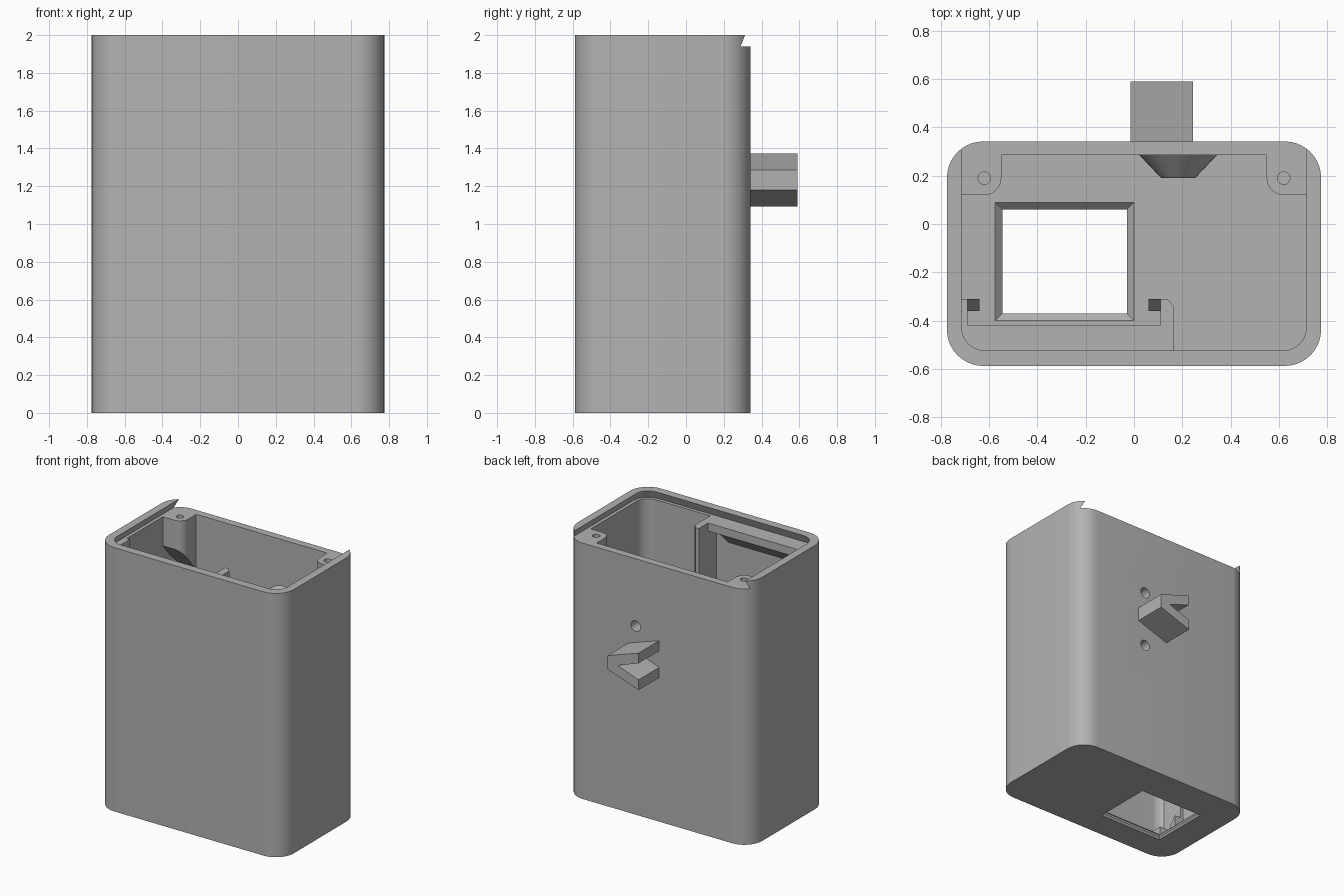
import bpy, bmesh, math
from mathutils import Matrix, Vector

cube = bpy.data.objects.get("Cube")
if cube:
    bpy.data.objects.remove(cube, do_unlink=True)

grey = bpy.data.materials.new("plain_grey")
grey.use_nodes = True
COLOUR = (0.45, 0.45, 0.45, 1)
grey.diffuse_color = COLOUR
grey.node_tree.nodes["Principled BSDF"].inputs["Base Color"].default_value = COLOUR

X, FRONT, BACK, TOP = 0.775, -0.588, 0.342, 2.0   # outer shell
WALL, LEDGE, FLOOR = 0.06, 1.94, 0.06
IX, IF, IB = X - WALL, -0.525, 0.285              # cavity


def finish(name, bm):
    bmesh.ops.recalc_face_normals(bm, faces=bm.faces)
    mesh = bpy.data.meshes.new(name)
    bm.to_mesh(mesh)
    bm.free()
    ob = bpy.data.objects.new(name, mesh)
    bpy.context.collection.objects.link(ob)
    mesh.materials.append(grey)
    return ob


def loft(name, rings):
    """Skin a list of equal-length rings of 3D points and cap both ends."""
    bm = bmesh.new()
    loops = [[bm.verts.new(p) for p in ring] for ring in rings]
    for a, b in zip(loops, loops[1:]):
        for i in range(len(a)):
            j = (i + 1) % len(a)
            bm.faces.new((a[i], a[j], b[j], b[i]))
    bm.faces.new(loops[0])
    bm.faces.new(loops[-1])
    return finish(name, bm)


def outline(x0, x1, y0, y1, radii, steps=10):
    """Rectangle with a radius per corner, anticlockwise from (x0, y0)."""
    pts = []
    corners = ((x0, y0, 1, 1), (x1, y0, -1, 1), (x1, y1, -1, -1), (x0, y1, 1, -1))
    for k, ((x, y, sx, sy), r) in enumerate(zip(corners, radii)):
        if r == 0:
            pts.append((x, y))
            continue
        for i in range(steps + 1):
            a = math.pi * (1 + k / 2 + i / steps / 2)
            pts.append((x + sx * r + r * math.cos(a), y + sy * r + r * math.sin(a)))
    return pts


def at_z(pts, z):
    return [(x, y, z) for x, y in pts]


def prism(name, pts, z0, z1):
    return loft(name, [at_z(pts, z0), at_z(pts, z1)])


def box(name, x0, x1, y0, y1, z0, z1):
    return prism(name, outline(x0, x1, y0, y1, (0, 0, 0, 0)), z0, z1)


def side_profile(name, yz, x0, x1):
    return loft(name, [[(x, y, z) for y, z in yz] for x in (x0, x1)])


def cone(name, centre, r1, r2, depth, along_y=False):
    bm = bmesh.new()
    turn = Matrix.Rotation(math.pi / 2, 4, 'X') if along_y else Matrix()
    bmesh.ops.create_cone(bm, cap_ends=True, segments=32, radius1=r1, radius2=r2,
                          depth=depth, matrix=Matrix.Translation(Vector(centre)) @ turn)
    return finish(name, bm)


def cut(ob, *cutters):
    for c in cutters:
        mod = ob.modifiers.new("cut", 'BOOLEAN')
        mod.operation, mod.solver, mod.object = 'DIFFERENCE', 'EXACT', c
        bpy.context.view_layer.objects.active = ob
        bpy.ops.object.modifier_apply(modifier=mod.name)
        bpy.data.objects.remove(c, do_unlink=True)


# Hollow case
case = prism("case_shell", outline(-X, X, FRONT, BACK, [0.15] * 4), 0, TOP)
cavity = prism("cavity_cutter", outline(-IX, IX, IF, IB, [0.1] * 4), FLOOR, TOP + 0.1)


# Undercut slot for a sliding lid, open at the back
def slot_ring(z):
    grow = 0.025 * (TOP - z) / (TOP - LEDGE)
    return at_z(outline(-IX - grow, IX + grow, IF - grow, 1, (0.1 + grow, 0.1 + grow, 0, 0)), z)


slot = loft("slot_cutter", [slot_ring(LEDGE), slot_ring(TOP + 0.02)])


# Screen window with sloped edges
def window_ring(grow, z):
    return at_z(outline(-0.545 - grow, -0.03 + grow, -0.37 - grow, 0.06 + grow, (0, 0, 0, 0)), z)


window = loft("window_cutter", [window_ring(0.015, -0.005), window_ring(0, 0.015),
                                window_ring(0, 0.03), window_ring(0.035, FLOOR + 0.005)])
cut(case, cavity, slot, window)

# Conical screw seats on the inside of the back wall
SEAT_X, SEAT_Z = 0.183, (1.43, 1.0)
parts = [case]
for name, z in zip(("upper", "lower"), SEAT_Z):
    seat = cone(name + "_screw_seat", (SEAT_X, 0.24, z), 0.165, 0.07, 0.1, True)
    for ob in (seat, case):
        cut(ob, cone("hole_cutter", (SEAT_X, 0.3, z), 0.04, 0.04, 0.5, True))
    parts.append(seat)

# Lid screw posts in the back corners, with sloped undersides
for name, s in (("left", 1), ("right", -1)):
    radii = (0.07, 0, 0, 0) if s > 0 else (0, 0.07, 0, 0)
    xs = sorted((s * 0.55, s * (IX + 0.01)))
    pts = outline(*xs, 0.12, IB + 0.01, radii)
    post = loft(name + "_lid_screw_post",
                [[(x, y, 1.72 - 1.2 * (y - 0.12)) for x, y in pts], at_z(pts, LEDGE)])
    cut(post, cone("hole_cutter", (s * 0.62, 0.19, LEDGE), 0.026, 0.026, 0.3))
    parts.append(post)

# Board holder along the front wall
Y0, Y1 = IF - 0.01, -0.42
divider = [(0.11, Y0), (0.165, Y0), (0.165, -0.34), (0.137, -0.31), (0.11, -0.31)]
parts += [
    prism("board_divider", divider, FLOOR - 0.01, LEDGE),
    box("board_side_guide", -IX - 0.01, -0.69, -0.5, -0.31, FLOOR - 0.01, LEDGE),
    box("board_rail", -0.7, 0.12, Y0, Y1, 1.88, LEDGE),
    side_profile("rail_support", [(Y0, 1.89), (Y1, 1.89), (Y1, 1.88), (Y0, 1.77)], -0.595, 0.01),
]
for name, x0, x1 in (("left", 0.01, 0.12), ("right", -0.7, -0.595)):
    parts.append(box(name + "_board_rest", x0, x1, Y0, Y1, FLOOR - 0.01, 0.14))
for name, x0, x1 in (("left", 0.06, 0.12), ("right", -0.7, -0.64)):
    clip = [(-0.36, FLOOR - 0.01), (-0.31, FLOOR - 0.01), (-0.31, 0.2), (-0.36, 0.14)]
    parts.append(side_profile(name + "_board_clip", clip, x0, x1))

# Forked hook on the back
fork = [(0.245, 1.18), (0.245, 1.285), (-0.015, 1.372), (-0.015, 1.295),
        (0.16, 1.232), (-0.015, 1.17), (-0.015, 1.092)]
parts.append(loft("back_hook", [[(x, y, z) for x, z in fork] for y in (BACK - 0.01, 0.59)]))

# Smooth the curves and keep the edges sharp
bpy.ops.object.select_all(action='DESELECT')
for ob in parts:
    ob.select_set(True)
bpy.context.view_layer.objects.active = case
bpy.ops.object.shade_smooth_by_angle(angle=math.radians(30))
